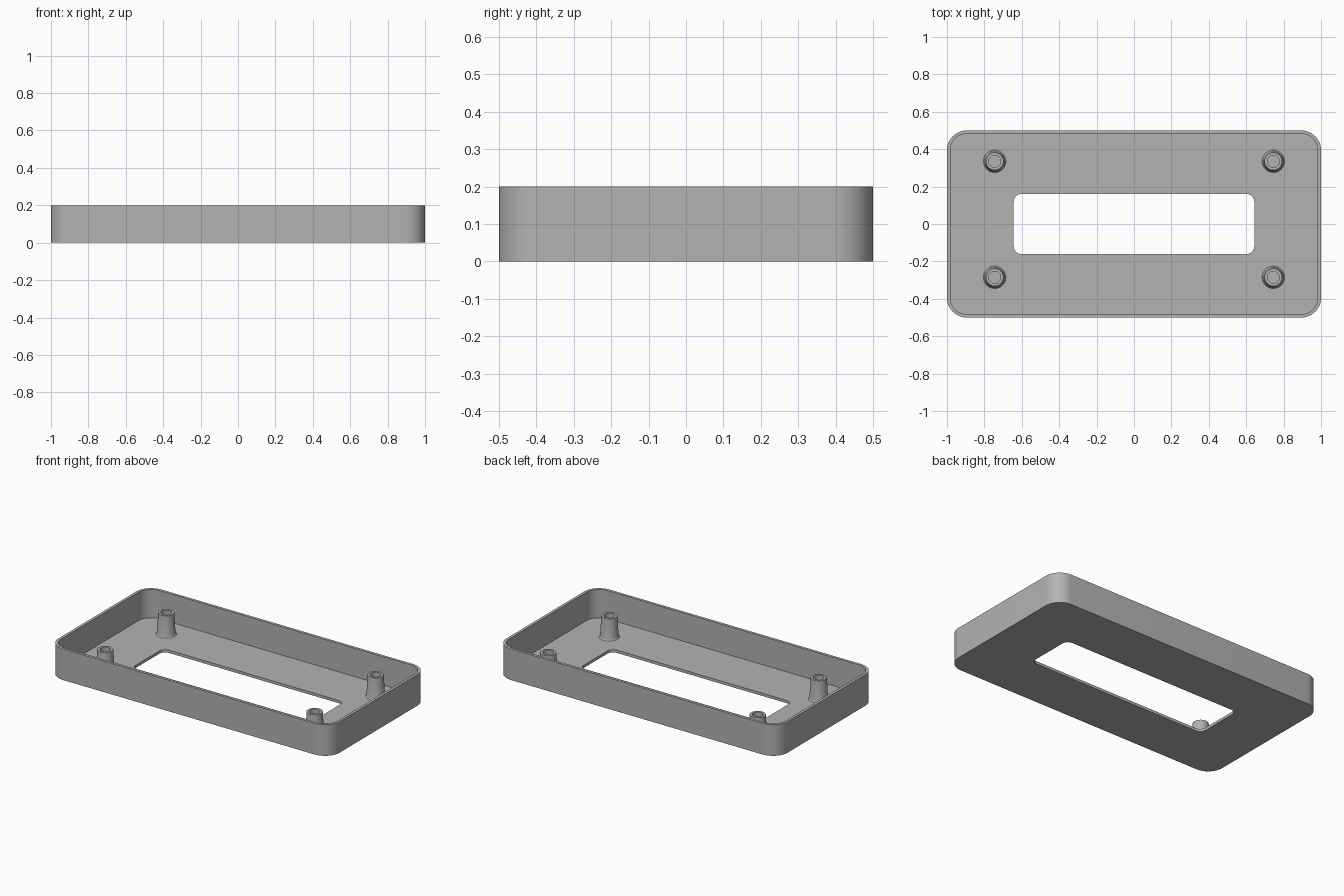
import bpy
import bmesh
from math import cos, sin, pi, radians

cube = bpy.data.objects.get("Cube")
if cube:
    bpy.data.objects.remove(cube, do_unlink=True)

# Plain grey plastic
grey = bpy.data.materials.new("grey_plastic")
grey.use_nodes = True
colour = (0.45, 0.45, 0.45, 1)
grey.diffuse_color = colour
grey.node_tree.nodes["Principled BSDF"].inputs["Base Color"].default_value = colour

FLOOR = 0.018
WALL = 0.018
HEIGHT = 0.2
STEPS = 12  # segments per rounded corner


def rounded_rect(hx, hy, radius, z):
    """Ring of points around a rounded rectangle."""
    ring = []
    for i, (sx, sy) in enumerate(((1, 1), (-1, 1), (-1, -1), (1, -1))):
        for k in range(STEPS + 1):
            a = (i + k / STEPS) * pi / 2
            ring.append((sx * (hx - radius) + radius * cos(a),
                         sy * (hy - radius) + radius * sin(a), z))
    return ring


def circle(radius, z, count=48):
    return [(radius * cos(2 * pi * i / count), radius * sin(2 * pi * i / count), z)
            for i in range(count)]


def ring_solid(name, rings, location=(0, 0, 0)):
    """Closed solid with a hole, bridged from ring to ring and back to the first."""
    bm = bmesh.new()
    loops = [[bm.verts.new(p) for p in ring] for ring in rings]
    for a, b in zip(loops, loops[1:] + loops[:1]):
        for i in range(len(a)):
            j = (i + 1) % len(a)
            bm.faces.new((a[i], a[j], b[j], b[i]))
    bmesh.ops.recalc_face_normals(bm, faces=bm.faces)
    mesh = bpy.data.meshes.new(name)
    bm.to_mesh(mesh)
    bm.free()
    mesh.materials.append(grey)
    obj = bpy.data.objects.new(name, mesh)
    obj.location = location
    bpy.context.collection.objects.link(obj)
    bpy.ops.object.select_all(action="DESELECT")
    obj.select_set(True)
    bpy.context.view_layer.objects.active = obj
    bpy.ops.object.shade_smooth_by_angle(angle=radians(30))
    return obj


# Open tray with a rounded rectangular window in its floor
inner = (1 - WALL, 0.5 - WALL, 0.105 - WALL)
window = (0.643, 0.16, 0.04)
ring_solid("tray", [
    rounded_rect(1, 0.5, 0.105, 0),
    rounded_rect(1, 0.5, 0.105, HEIGHT),
    rounded_rect(*inner, HEIGHT),
    rounded_rect(*inner, FLOOR),
    rounded_rect(*window, FLOOR),
    rounded_rect(*window, 0),
])

# Four tapered hollow screw posts with a flared foot
post_profile = [(0.06, FLOOR - 0.004), (0.06, FLOOR), (0.056, FLOOR + 0.004),
                (0.054, FLOOR + 0.012), (0.047, 0.155),
                (0.032, 0.155), (0.032, FLOOR - 0.004)]
for depth, y in (("front", -0.285), ("back", 0.335)):
    for side, x in (("left", 0.745), ("right", -0.745)):
        ring_solid(f"{depth}_{side}_post",
                   [circle(r, z) for r, z in post_profile], (x, y, 0))
